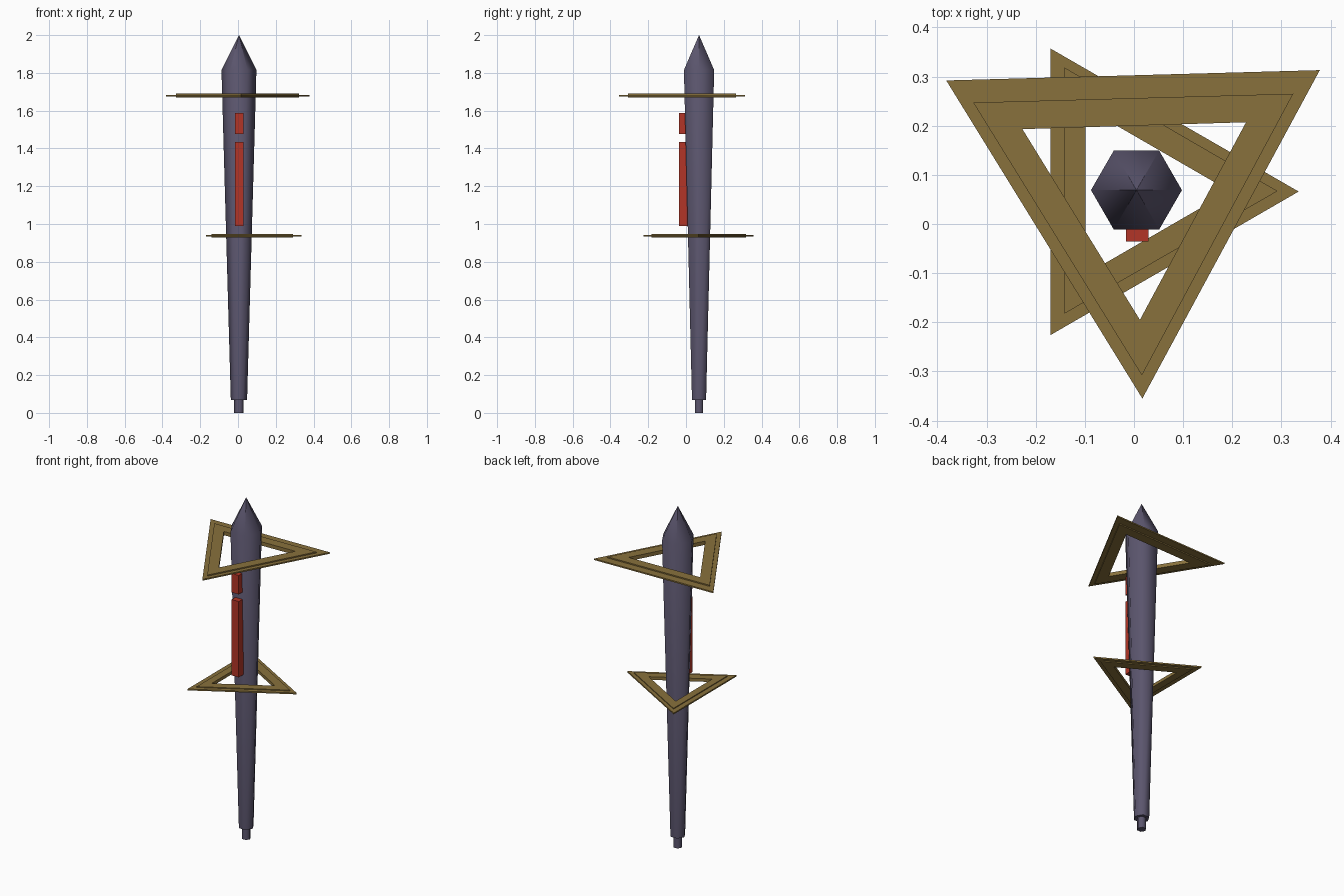
import bpy, bmesh, math

if "Cube" in bpy.data.objects:
    bpy.data.objects.remove(bpy.data.objects["Cube"])


def mat(name, rgb):
    m = bpy.data.materials.new(name)
    m.diffuse_color = (*rgb, 1)
    m.use_nodes = True
    m.node_tree.nodes["Principled BSDF"].inputs["Base Color"].default_value = m.diffuse_color
    return m


SLATE = mat("slate purple", (0.105, 0.092, 0.155))
GOLD = mat("dull gold", (0.25, 0.165, 0.045))
RED = mat("deep red", (0.45, 0.036, 0.02))
CX, CY = 0.005, 0.069  # shaft axis


def loft(name, rings, material, closed=False):
    """Skin matching rings of points; closed joins last to first, else caps both ends."""
    bm = bmesh.new()
    vs = [[bm.verts.new(p) for p in r] for r in rings]
    n = len(vs[0])
    pairs = list(zip(vs, vs[1:])) + ([(vs[-1], vs[0])] if closed else [])
    for a, b in pairs:
        for i in range(n):
            j = (i + 1) % n
            bm.faces.new((a[i], a[j], b[j], b[i]))
    if not closed:
        bm.faces.new(vs[0])
        bm.faces.new(vs[-1])
    bmesh.ops.remove_doubles(bm, verts=bm.verts, dist=1e-6)
    bmesh.ops.recalc_face_normals(bm, faces=bm.faces)
    me = bpy.data.meshes.new(name)
    bm.to_mesh(me)
    bm.free()
    me.materials.append(material)
    ob = bpy.data.objects.new(name, me)
    bpy.context.collection.objects.link(ob)
    return ob


def hexagon(r, z):
    return [(CX + r * math.cos(i * math.pi / 3), CY + r * math.sin(i * math.pi / 3), z)
            for i in range(6)]


def smooth(ob, degrees):
    bpy.ops.object.select_all(action='DESELECT')
    ob.select_set(True)
    bpy.context.view_layer.objects.active = ob
    bpy.ops.object.shade_smooth_by_angle(angle=math.radians(degrees))


# Tapered six-sided shaft with pointed tip and small end peg
shaft = loft("shaft", [hexagon(0.025, 0), hexagon(0.025, 0.067), hexagon(0.043, 0.067),
                       hexagon(0.0925, 1.815), hexagon(0.0002, 2.0)], SLATE)
smooth(shaft, 65)


# Triangular rings: thick inner band stepping down to a thin outer blade
def triangle_ring(name, outer, mid, inner, z, thick, thin):
    section = [(inner, -thick), (mid, -thick), (mid, -thin), (outer, -thin),
               (outer, thin), (mid, thin), (mid, thick), (inner, thick)]
    loft(name, [[(x, y, z + h) for x, y in tri] for tri, h in section], GOLD, closed=True)


triangle_ring("upper_triangle",
              [(-0.382, 0.292), (0.378, 0.313), (0.017, -0.355)],
              [(-0.327, 0.247), (0.324, 0.265), (0.016, -0.308)],
              [(-0.227, 0.193), (0.228, 0.207), (0.012, -0.195)], 1.68, 0.011, 0.004)
triangle_ring("lower_triangle",
              [(-0.17, 0.357), (-0.17, -0.226), (0.335, 0.066)],
              [(-0.141, 0.318), (-0.141, -0.182), (0.292, 0.067)],
              [(-0.099, 0.237), (-0.099, -0.103), (0.195, 0.067)], 0.937, 0.009, 0.004)

# Red strips on the front face
for name, z0, z1 in (("long_strip", 0.99, 1.435), ("short_strip", 1.477, 1.588)):
    loft(name, [[(-0.016, -0.036, z), (0.03, -0.036, z), (0.03, 0.02, z), (-0.016, 0.02, z)]
                for z in (z0, z1)], RED)
